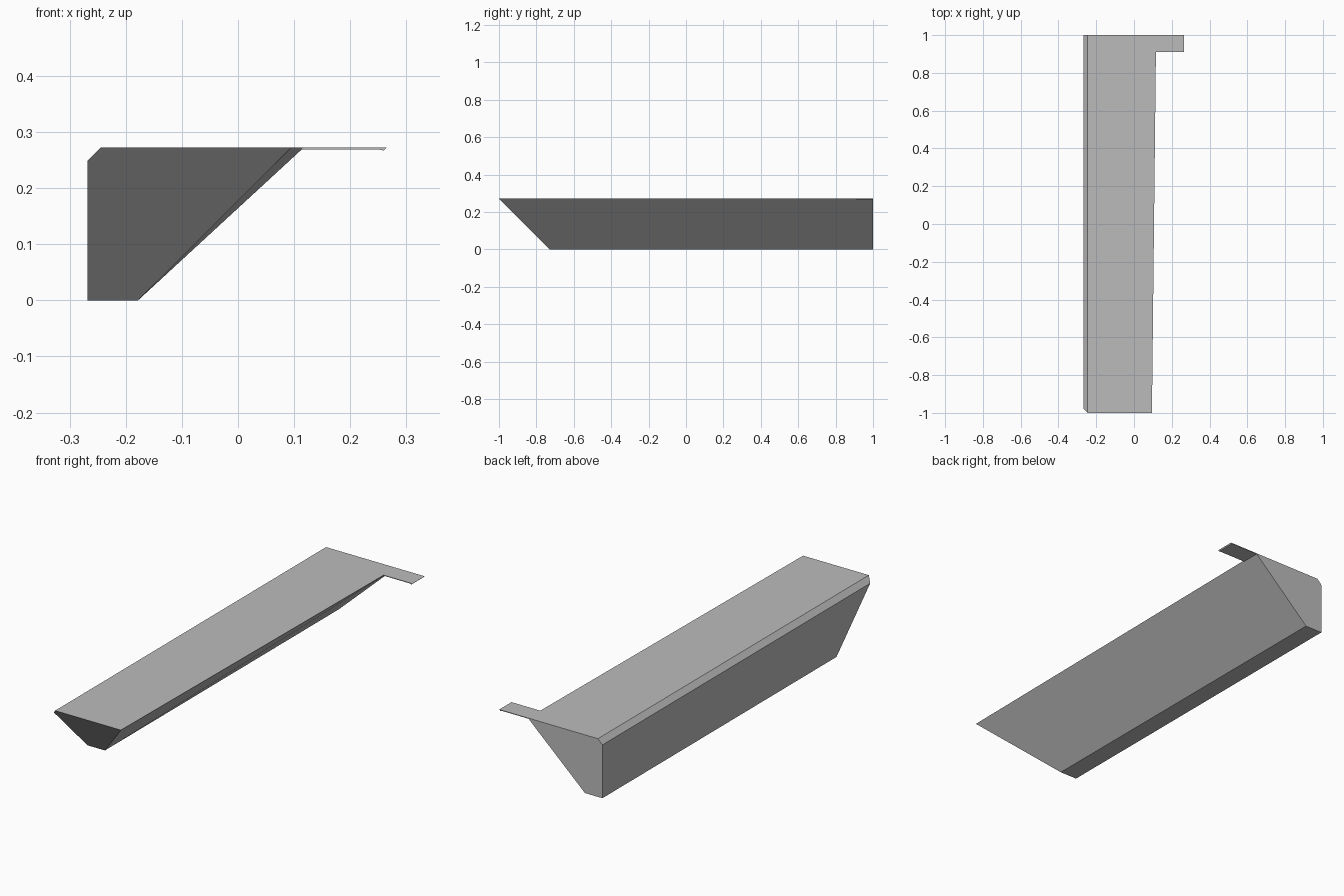
import bpy
import bmesh

if "Cube" in bpy.data.objects:
    bpy.data.objects.remove(bpy.data.objects["Cube"], do_unlink=True)

grey = bpy.data.materials.new("plain grey")
grey.use_nodes = True
colour = (0.5, 0.5, 0.5, 1)
grey.diffuse_color = colour
grey.node_tree.nodes["Principled BSDF"].inputs["Base Color"].default_value = colour

TOP = 0.272


def loft(name, start, end):
    """Join two matching outlines into a closed solid."""
    bm = bmesh.new()
    a = [bm.verts.new(p) for p in start]
    b = [bm.verts.new(p) for p in end]
    bm.faces.new(a)
    bm.faces.new(b)
    n = len(a)
    for i in range(n):
        j = (i + 1) % n
        bm.faces.new((a[i], a[j], b[j], b[i]))
    bmesh.ops.recalc_face_normals(bm, faces=bm.faces)
    mesh = bpy.data.meshes.new(name)
    bm.to_mesh(mesh)
    bm.free()
    mesh.materials.append(grey)
    obj = bpy.data.objects.new(name, mesh)
    bpy.context.collection.objects.link(obj)
    return obj


def section(right_top):
    """Outline with upright wall, chamfered top corner and sloping underside."""
    return [(-0.268, 0), (-0.178, 0), (right_top, TOP),
            (-0.245, TOP), (-0.268, TOP - 0.023)]


# Long beam: the front end is raked back at 45 degrees, the rear end is upright
front = [(x, -1 + (TOP - z), z) for x, z in section(0.095)]
rear = [(x, 1, z) for x, z in section(0.117)]
loft("beam", front, rear)

# Thin tab with a small turned-down lip at its tip
tab = [(0.11, TOP), (0.11, TOP - 0.003), (0.25, TOP - 0.003),
       (0.26, TOP - 0.005), (0.265, TOP)]
loft("rear_tab", [(x, 0.91, z) for x, z in tab], [(x, 1, z) for x, z in tab])
